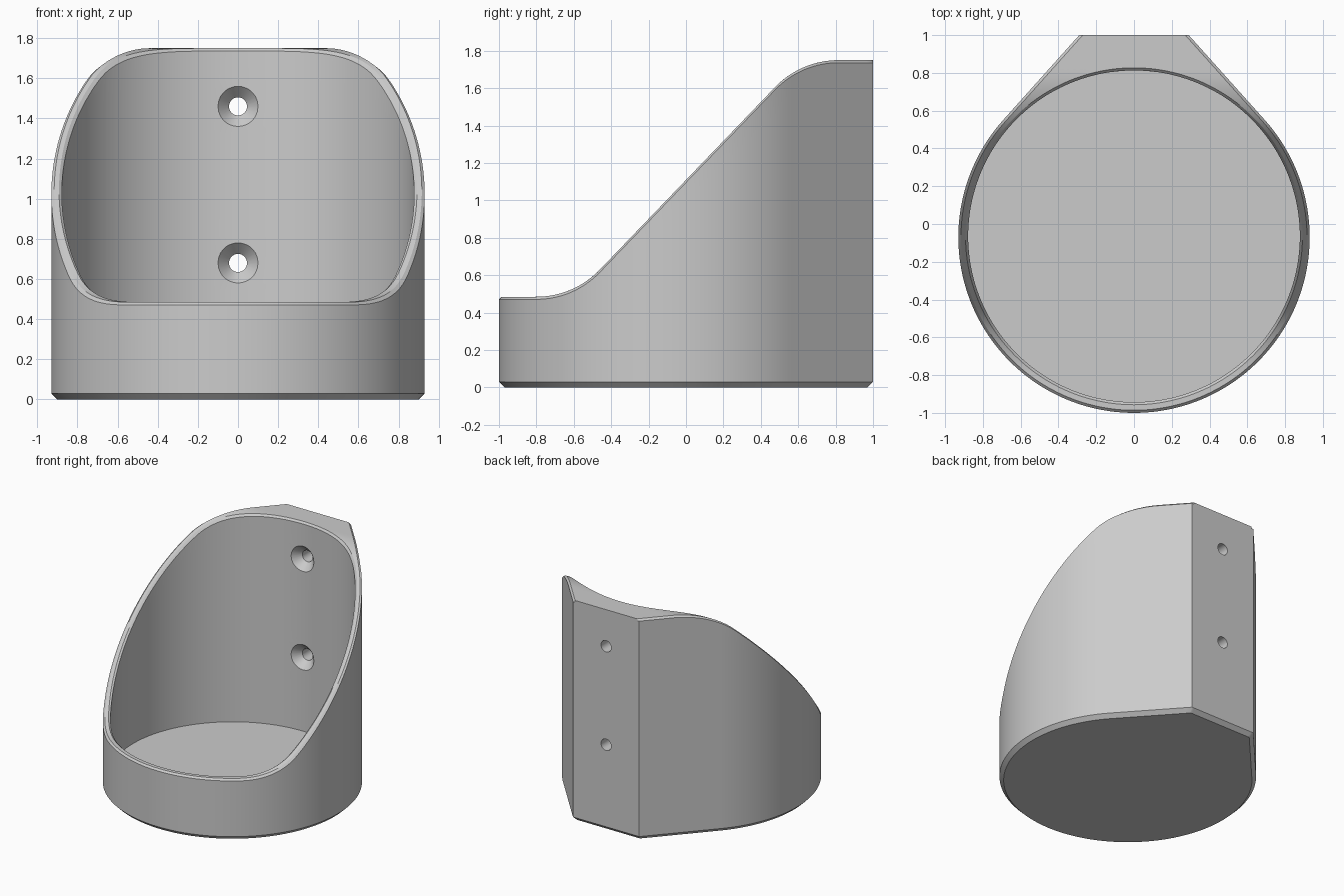
import bpy, bmesh
from math import sin, cos, pi, sqrt, atan2, acos, hypot, radians

cube = bpy.data.objects.get("Cube")
if cube:
    bpy.data.objects.remove(cube, do_unlink=True)

CY, R_OUT = -0.07, 0.93            # outer barrel
IN_CY, R_IN = -0.065, 0.878        # round pocket
BACK_Y, BACK_HALF = 1.0, 0.29      # flat mounting face
LOW, HIGH, FILLET = 0.485, 1.75, 0.47
FLOOR, CHAMFER, FOOT = 0.095, 0.014, 0.03
REACH = BACK_Y - CY
SLOPE = radians(46.2)
TANGENT = atan2(REACH, BACK_HALF) - acos(R_OUT / hypot(BACK_HALF, REACH))

# Screw holes: heights, radii, depth of the countersink, surrounding grid patch
SCREW_Z = (0.68, 1.46)
SINK_R, HOLE_R, SINK_Y = 0.1, 0.045, 0.87
PATCH, CELLS = 0.13, 8

grey = bpy.data.materials.new("plain grey")
grey.use_nodes = True
grey.diffuse_color = (0.6, 0.6, 0.6, 1)
grey.node_tree.nodes["Principled BSDF"].inputs["Base Color"].default_value = (0.6, 0.6, 0.6, 1)


def rim_height(y):
    """Low front, filleted slope, high back."""
    start, end = -0.8, 0.815
    run = FILLET * sin(SLOPE)
    if y <= start:
        return LOW
    if y >= end:
        return HIGH
    if y < start + run:
        return LOW + FILLET - sqrt(FILLET ** 2 - (y - start) ** 2)
    if y > end - run:
        return HIGH - FILLET + sqrt(FILLET ** 2 - (end - y) ** 2)
    rise = FILLET * (1 - cos(SLOPE))
    f = (y - start - run) / (end - start - 2 * run)
    return LOW + rise + f * (HIGH - LOW - 2 * rise)


def outline(t, side=0.0, back=0.0):
    """Round barrel with tangent walls running to the flat back."""
    a = atan2(sin(t), abs(cos(t)))
    r = R_OUT - side
    if a > TANGENT:
        r = min(r / cos(a - TANGENT), (REACH - back) / sin(a))
    return r * cos(t), CY + r * sin(t)


def circle(t, r):
    return r * cos(t), IN_CY + r * sin(t)


def corner_angle(side, back):
    """Direction of the vertical back corner for an inset outline."""
    y = REACH - back
    x = (R_OUT - side - y * sin(TANGENT)) / cos(TANGENT)
    return atan2(y, x)


def wall_rings(points, base):
    """Rows from the base up to the rim chamfer, level around each screw."""
    levels = [base]
    for z in SCREW_Z:
        levels += [z - PATCH + 2 * PATCH * k / CELLS for k in range(CELLS + 1)]
    levels.append(HIGH - CHAMFER)
    rows = []
    for level in levels:
        f = (level - base) / (HIGH - CHAMFER - base)
        rows.append([(x, y, base + f * (rim_height(y) - CHAMFER - base)) for x, y in points])
    return rows


# Evenly spaced rays plus exact rays through the back corners
angles = {round(-pi / 2 + 2 * pi * i / 192, 5) for i in range(192)}
for a in (corner_angle(0, 0), corner_angle(CHAMFER, 0), corner_angle(FOOT, FOOT), TANGENT):
    angles |= {round(a, 5), round(pi - a, 5)}
angles = sorted(angles)

# Stacked rings: foot chamfer, outer wall, rim, pocket wall down to the floor
foot = [(*outline(t, FOOT, FOOT), 0) for t in angles]
outer = wall_rings([outline(t) for t in angles], FOOT)
inner = wall_rings([circle(t, R_IN) for t in angles], FLOOR)
rim = []
STEPS = 8
for k in range(STEPS + 1):
    f = k / STEPS
    ring = []
    for t in angles:
        (ax, ay), (bx, by) = outline(t, CHAMFER), circle(t, R_IN + CHAMFER)
        x, y = ax + (bx - ax) * f, ay + (by - ay) * f
        ring.append((x, y, rim_height(y)))
    rim.append(ring)

bm = bmesh.new()


def join(a, b):
    """Quads between two closed loops of equal length."""
    for i in range(len(a)):
        j = (i + 1) % len(a)
        bm.faces.new((a[i], a[j], b[j], b[i]))


def add_loop(points):
    return [bm.verts.new(p) for p in points]


loops = [add_loop(ring) for ring in [foot] + outer + rim + inner[::-1]]
for lower, upper in zip(loops, loops[1:]):
    join(lower, upper)
bm.faces.new(loops[0])
bm.faces.new(loops[-1])

# Countersunk screw holes joining the pocket wall to the mounting face
middle = angles.index(round(pi / 2, 5))
left, right = middle - CELLS // 2, middle + CELLS // 2


def open_patch(rows):
    """Remove a square of wall faces and return its border loop."""
    patch = {v for row in rows for v in row[left:right + 1]}
    faces = [f for f in bm.faces if all(v in patch for v in f.verts)]
    border = rows[0][left:right]
    border += [row[right] for row in rows[:-1]]
    border += rows[-1][right:left:-1]
    border += [row[left] for row in rows[:0:-1]]
    bmesh.ops.delete(bm, geom=faces, context="FACES")
    return border


outer_loops = loops[1:1 + len(outer)]
inner_loops = loops[::-1][:len(inner)]
for n, z in enumerate(SCREW_Z):
    first = 1 + n * (CELLS + 1)
    rows = slice(first, first + CELLS + 1)
    inside = open_patch(inner_loops[rows])
    outside = open_patch(outer_loops[rows])
    turns = [atan2(v.co.z - z, v.co.x) for v in inside]
    sink = add_loop((SINK_R * cos(a), IN_CY + sqrt(R_IN ** 2 - (SINK_R * cos(a)) ** 2),
                     z + SINK_R * sin(a)) for a in turns)
    throat, mouth = [add_loop((HOLE_R * cos(a), y, z + HOLE_R * sin(a)) for a in turns)
                     for y in (SINK_Y, BACK_Y)]
    chain = [inside, sink, throat, mouth, outside]
    for a, b in zip(chain, chain[1:]):
        join(a, b)

bmesh.ops.recalc_face_normals(bm, faces=bm.faces)
mesh = bpy.data.meshes.new("cup_body")
bm.to_mesh(mesh)
bm.free()
mesh.materials.append(grey)
body = bpy.data.objects.new("cup_body", mesh)
bpy.context.scene.collection.objects.link(body)

bpy.context.view_layer.objects.active = body
body.select_set(True)
bpy.ops.object.shade_smooth_by_angle(angle=radians(25))
